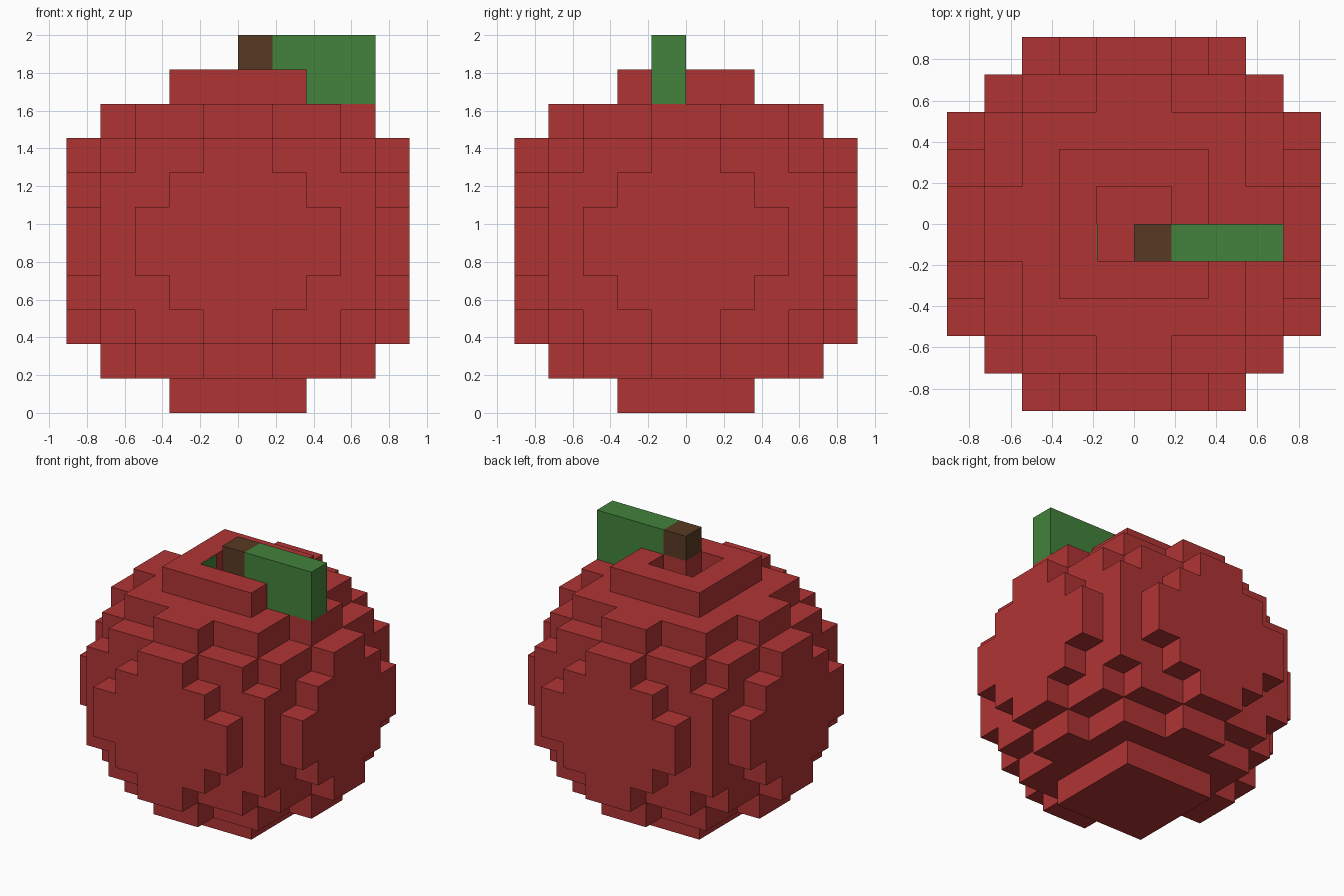
import bpy
import bmesh
from mathutils import Vector

cube = bpy.data.objects.get("Cube")
if cube:
    bpy.data.objects.remove(cube, do_unlink=True)

U = 2 / 11  # edge of one block


def material(name, rgb):
    mat = bpy.data.materials.new(name)
    mat.use_nodes = True
    color = (*rgb, 1)
    mat.diffuse_color = color
    mat.node_tree.nodes["Principled BSDF"].inputs["Base Color"].default_value = color
    return mat


red = material("apple red", (0.434, 0.034, 0.034))
green = material("leaf green", (0.055, 0.223, 0.044))
brown = material("stem brown", (0.098, 0.042, 0.017))


def add_object(name, bm, mat):
    mesh = bpy.data.meshes.new(name)
    bm.to_mesh(mesh)
    bm.free()
    mesh.materials.append(mat)
    obj = bpy.data.objects.new(name, mesh)
    bpy.context.collection.objects.link(obj)
    return obj


def box(name, low, high, mat):
    """Box between two corners given in blocks."""
    low, high = Vector(low), Vector(high)
    bm = bmesh.new()
    bmesh.ops.create_cube(bm, size=1)
    bmesh.ops.scale(bm, vec=(high - low) * U, verts=bm.verts)
    bmesh.ops.translate(bm, vec=(low + high) * U / 2, verts=bm.verts)
    return add_object(name, bm, mat)


def block_skin(name, blocks, mat):
    """Outer faces of a set of unit blocks."""
    bm = bmesh.new()
    for block in blocks:
        for axis in range(3):
            for side in (0, 1):
                step = [0, 0, 0]
                step[axis] = 2 * side - 1
                if tuple(b + s for b, s in zip(block, step)) in blocks:
                    continue
                ring = []
                for a, b in ((0, 0), (1, 0), (1, 1), (0, 1)):
                    corner = Vector(block)
                    corner[axis] += side
                    corner[(axis + 1) % 3] += a
                    corner[(axis + 2) % 3] += b
                    ring.append(bm.verts.new(corner * U))
                bm.faces.new(ring if side else ring[::-1])
    bmesh.ops.remove_doubles(bm, verts=bm.verts, dist=U / 100)
    return add_object(name, bm, mat)


# Each layer is a union of centred rectangles (half width, half depth),
# listed from the equator outwards and mirrored above and below it.
layers = [
    [(3, 5), (4, 4), (5, 3)],
    [(2, 5), (4, 4), (5, 2)],
    [(1, 5), (3, 4), (4, 3), (5, 1)],
    [(1, 4), (3, 3), (4, 1)],
    [(2, 2)],
]
blocks = set()
for i, rects in enumerate(layers):
    for hx, hy in rects:
        for x in range(-hx, hx):
            for y in range(-hy, hy):
                blocks |= {(x, y, 5 + i), (x, y, 4 - i)}

# Hollow at the crown, with a slot in its rim for the leaf
blocks -= {(-1, -1, 9), (-1, 0, 9), (0, 0, 9), (1, -1, 9)}

block_skin("apple_body", blocks, red)

# Stem, leaf and the green patch inside the hollow
box("stem", (0, -1, 10), (1, 0, 11), brown)
box("leaf", (1, -1, 9), (4, 0, 11), green)
box("hollow_leaf_patch", (-1, -1, 9), (-0.97, 0, 9.99), green)
